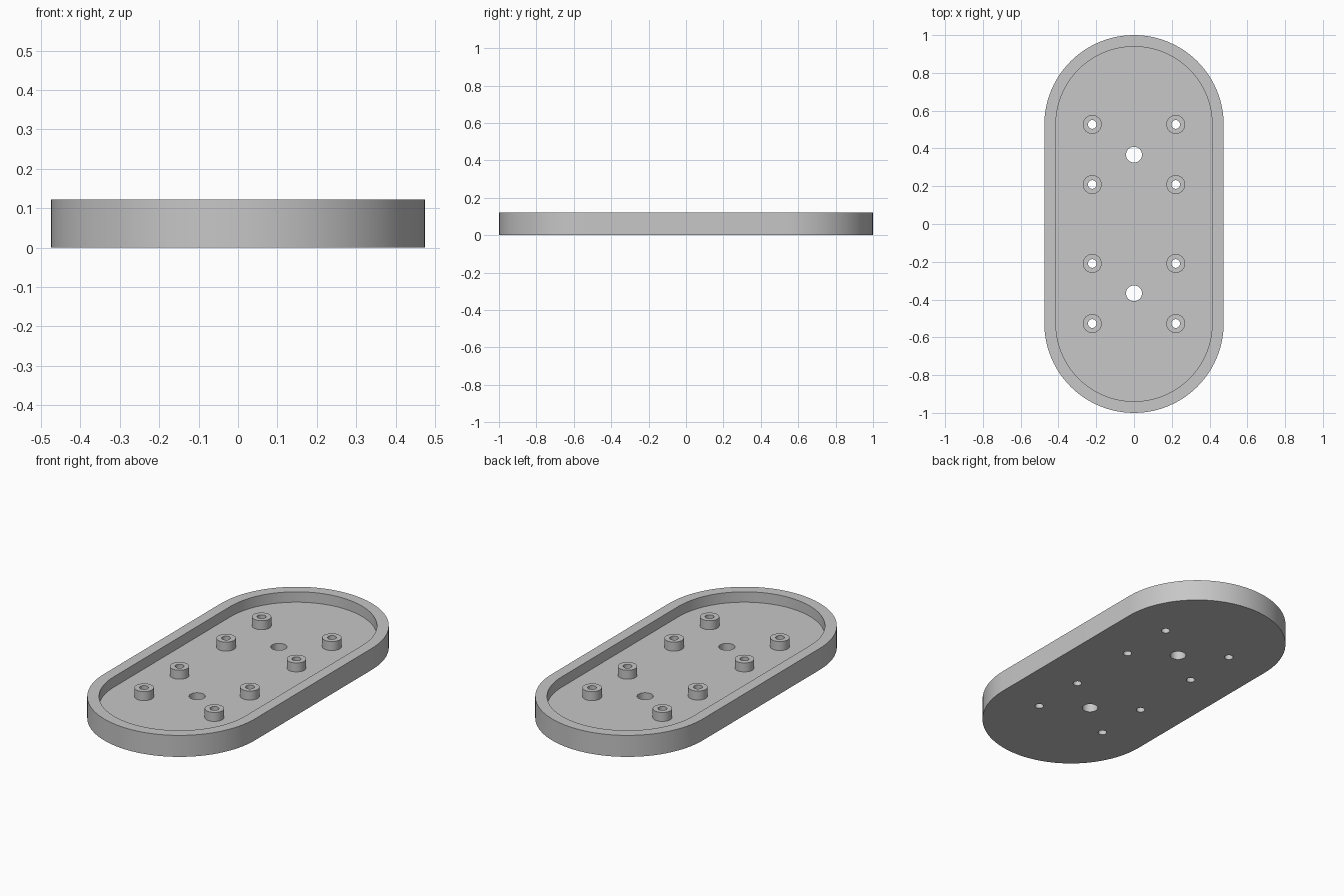
import bpy
import bmesh
from math import pi, sin, cos, radians

cube = bpy.data.objects.get("Cube")
if cube:
    bpy.data.objects.remove(cube)

HEIGHT, FLOOR, POST_TOP = 0.122, 0.063, 0.114
RADIUS, STRAIGHT, WALL = 0.475, 0.525, 0.061
POST_R, SCREW_R, MOUNT_R = 0.05, 0.023, 0.042
POSTS = [(x, y) for x in (-0.221, 0.221) for y in (-0.527, -0.209, 0.209, 0.527)]
MOUNTS = [(0, -0.367), (0, 0.367)]

grey = bpy.data.materials.new("light grey")
grey.use_nodes = True
grey.diffuse_color = (0.57, 0.57, 0.57, 1)
grey.node_tree.nodes["Principled BSDF"].inputs["Base Color"].default_value = grey.diffuse_color


def outline(radius, straight=0, x=0, y=0, steps=24):
    """Rounded slot along y; a plain circle when straight is zero."""
    points = []
    for side in (0, 1):
        shift = straight * (1 - 2 * side)
        for i in range(steps + (1 if straight else 0)):
            a = pi * (side + i / steps)
            points.append((x + radius * cos(a), y + shift + radius * sin(a)))
    return points


def add_prism(bm, points, z0, z1):
    low = [bm.verts.new((x, y, z0)) for x, y in points]
    high = [bm.verts.new((x, y, z1)) for x, y in points]
    bm.faces.new(low[::-1])
    bm.faces.new(high)
    for i in range(len(points)):
        j = (i + 1) % len(points)
        bm.faces.new((low[i], low[j], high[j], high[i]))


def add_tube(bm, outer, inner, z0, z1):
    rings = [[bm.verts.new((x, y, z)) for x, y in pts]
             for pts, z in ((outer, z0), (outer, z1), (inner, z1), (inner, z0))]
    for k in range(4):
        a, b = rings[k], rings[(k + 1) % 4]
        for i in range(len(a)):
            j = (i + 1) % len(a)
            bm.faces.new((a[i], a[j], b[j], b[i]))


def make_object(name, bm):
    mesh = bpy.data.meshes.new(name)
    bm.to_mesh(mesh)
    bm.free()
    mesh.materials.append(grey)
    obj = bpy.data.objects.new(name, mesh)
    bpy.context.collection.objects.link(obj)
    return obj


def smooth(obj):
    bpy.ops.object.select_all(action='DESELECT')
    obj.select_set(True)
    bpy.context.view_layer.objects.active = obj
    bpy.ops.object.shade_smooth_by_angle(angle=radians(30))


def cut(obj, cutter):
    mod = obj.modifiers.new("cut", 'BOOLEAN')
    mod.operation, mod.solver, mod.object = 'DIFFERENCE', 'EXACT', cutter
    bpy.context.view_layer.objects.active = obj
    bpy.ops.object.modifier_apply(modifier=mod.name)
    bpy.data.objects.remove(cutter)


# Tray body with a recess
bm = bmesh.new()
add_prism(bm, outline(RADIUS, STRAIGHT, steps=48), 0, HEIGHT)
tray = make_object("tray", bm)

bm = bmesh.new()
add_prism(bm, outline(RADIUS - WALL, STRAIGHT, steps=48), FLOOR, HEIGHT + 0.1)
cut(tray, make_object("recess_cutter", bm))

# Screw holes and mounting holes through the floor
bm = bmesh.new()
for x, y in POSTS:
    add_prism(bm, outline(SCREW_R, 0, x, y, 16), -0.1, HEIGHT)
for x, y in MOUNTS:
    add_prism(bm, outline(MOUNT_R, 0, x, y, 16), -0.1, HEIGHT)
cut(tray, make_object("hole_cutter", bm))
smooth(tray)

# Hollow screw posts standing on the floor
for n, (x, y) in enumerate(POSTS, 1):
    bm = bmesh.new()
    add_tube(bm, outline(POST_R, 0, x, y, 16), outline(SCREW_R, 0, x, y, 16), FLOOR, POST_TOP)
    smooth(make_object(f"screw_post_{n}", bm))
